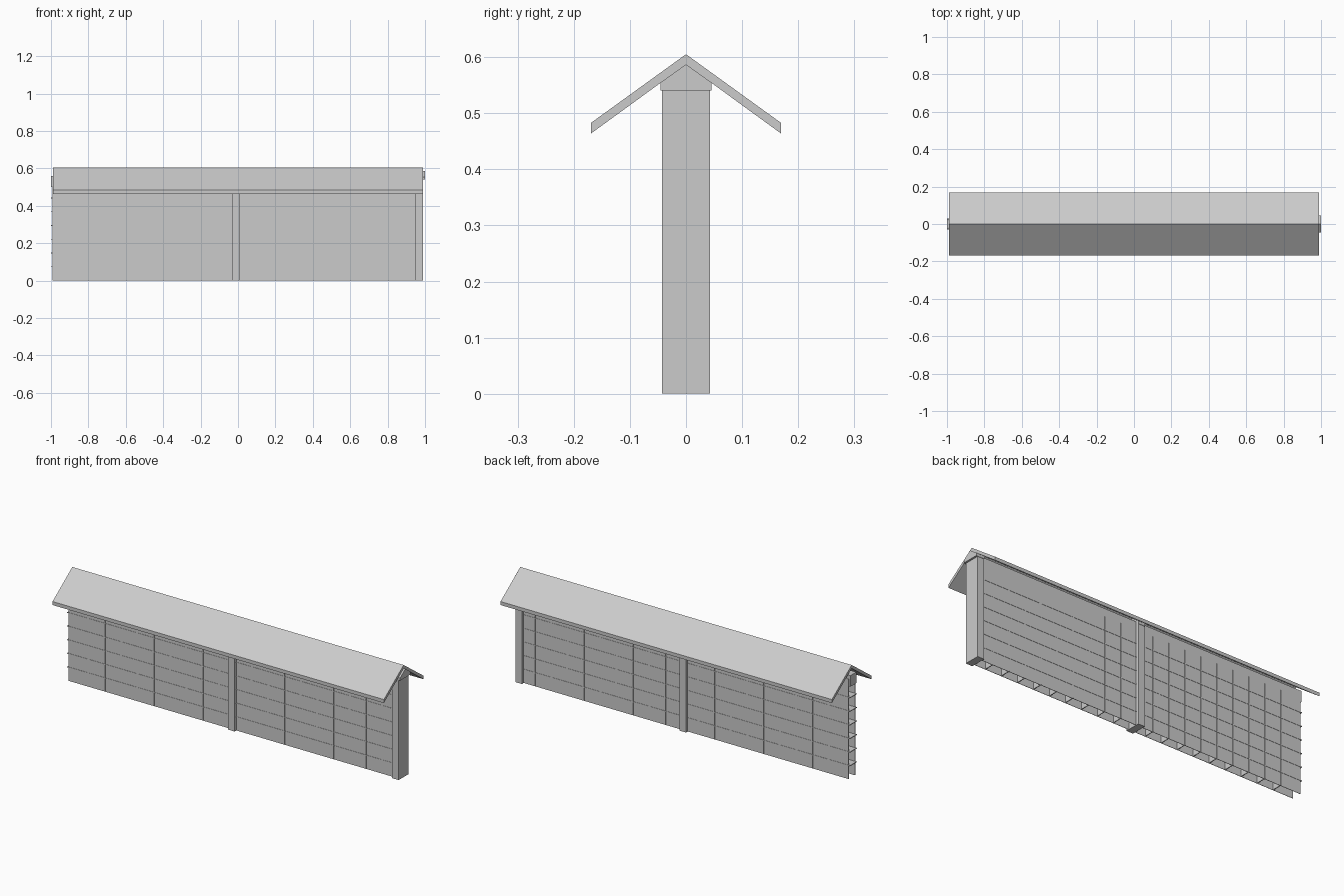
import bpy

cube = bpy.data.objects.get("Cube")
if cube:
    bpy.data.objects.remove(cube, do_unlink=True)

grey = bpy.data.materials.new("plain grey")
grey.use_nodes = True
colour = (0.6, 0.6, 0.6, 1)
grey.diffuse_color = colour
grey.node_tree.nodes["Principled BSDF"].inputs["Base Color"].default_value = colour


def prism(name, outline, x0, x1):
    """Extrude a (y, z) outline from x0 to x1."""
    n = len(outline)
    verts = [(x, y, z) for x in (x0, x1) for y, z in outline]
    faces = [tuple(reversed(range(n))), tuple(range(n, 2 * n))]
    faces += [(i, (i + 1) % n, n + (i + 1) % n, n + i) for i in range(n)]
    mesh = bpy.data.meshes.new(name)
    mesh.from_pydata(verts, [], faces)
    mesh.materials.append(grey)
    obj = bpy.data.objects.new(name, mesh)
    bpy.context.collection.objects.link(obj)
    return obj


def box(name, x, y, z):
    """Box from three (low, high) ranges."""
    outline = [(y[0], z[0]), (y[1], z[0]), (y[1], z[1]), (y[0], z[1])]
    return prism(name, outline, *x)


WALL_END = -0.992
WALL_TOP = 0.54
SKIN = 0.028
EDGE = 0.0295

# Wall skins, open between at the bottom and the free end
box("front_panel", (WALL_END, 0.96), (-SKIN, -SKIN + 0.002), (0, WALL_TOP))
box("back_panel", (WALL_END, 0.96), (SKIN - 0.002, SKIN), (0, WALL_TOP))

# Thin lattice of shelves and studs between the skins
for i in range(1, 7):
    z = i * 0.0735
    box(f"shelf_{i}", (-1, 0.96), (-EDGE, EDGE), (z - 0.002, z + 0.002))
for i in range(1, 20):
    x = -0.97 + i * 0.0975
    box(f"stud_{i}", (x - 0.002, x + 0.002), (-EDGE, EDGE), (0.002, 0.515))

# Beam along the wall top
box("top_beam", (-1, 0.96), (-0.025, 0.025), (0.5, 0.56))

# Posts
for name, x in (("middle_post", (-0.03, 0.01)), ("end_post", (0.95, 0.99))):
    box(name, x, (-0.043, 0.043), (0, WALL_TOP))

# Pointed caps filling the space between posts and roof
cap = [(-0.045, 0.54), (0.045, 0.54), (0.045, 0.555), (0, 0.587), (-0.045, 0.555)]
prism("end_cap", cap, 0.95, 1)
prism("middle_cap", cap, -0.03, 0.01)

# Gabled roof
roof = [(-0.169, 0.464), (0, 0.587), (0.169, 0.464),
        (0.169, 0.483), (0, 0.605), (-0.169, 0.483)]
prism("roof", roof, -0.99, 0.99)
